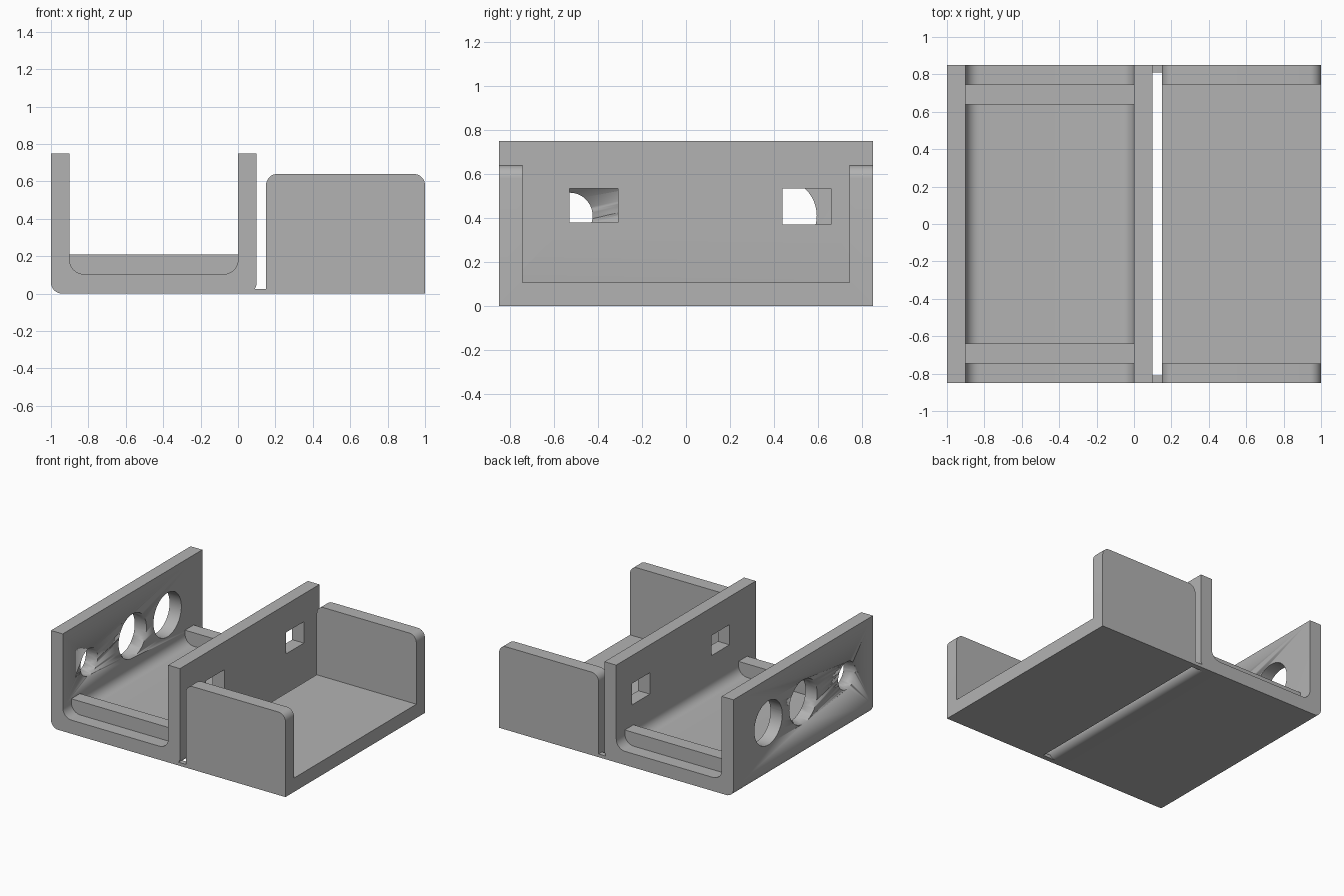
import bpy, bmesh, math
from mathutils import Vector

if "Cube" in bpy.data.objects:
    bpy.data.objects.remove(bpy.data.objects["Cube"])

grey = bpy.data.materials.new("light_grey")
grey.diffuse_color = (0.45, 0.45, 0.45, 1)
grey.use_nodes = True
grey.node_tree.nodes["Principled BSDF"].inputs["Base Color"].default_value = grey.diffuse_color


def finish(name, bm):
    bmesh.ops.recalc_face_normals(bm, faces=bm.faces)
    mesh = bpy.data.meshes.new(name)
    bm.to_mesh(mesh)
    bm.free()
    ob = bpy.data.objects.new(name, mesh)
    bpy.context.collection.objects.link(ob)
    mesh.materials.append(grey)
    return ob


def prism(points, start, end):
    """Closed prism from a 3D outline at start, swept to end."""
    bm = bmesh.new()
    face = bm.faces.new([bm.verts.new(Vector(p) + Vector(start)) for p in points])
    ext = bmesh.ops.extrude_face_region(bm, geom=[face])
    verts = [v for v in ext["geom"] if isinstance(v, bmesh.types.BMVert)]
    bmesh.ops.translate(bm, verts=verts, vec=Vector(end) - Vector(start))
    return bm


def box(name, x0, x1, y0, y1, z0, z1):
    pts = [(x0, 0, z0), (x1, 0, z0), (x1, 0, z1), (x0, 0, z1)]
    return finish(name, prism(pts, (0, y0, 0), (0, y1, 0)))


def round_edges(bm, rule, radius):
    """Round the edges whose midpoint and direction satisfy the rule."""
    edges = [e for e in bm.edges
             if rule((e.verts[0].co + e.verts[1].co) / 2,
                     (e.verts[1].co - e.verts[0].co).normalized())]
    bmesh.ops.bevel(bm, geom=edges, offset=radius, segments=8,
                    profile=0.5, affect='EDGES')


def cut(target, cutter):
    mod = target.modifiers.new(cutter.name, 'BOOLEAN')
    mod.operation = 'DIFFERENCE'
    mod.solver = 'EXACT'
    mod.object = cutter
    cutter.hide_render = True
    cutter.hide_set(True)


def smooth(ob):
    bpy.ops.object.select_all(action='DESELECT')
    ob.select_set(True)
    bpy.context.view_layer.objects.active = ob
    bpy.ops.object.shade_smooth_by_angle(angle=math.radians(30))


L = 0.85  # half length

# Long channel with rounded outer and inner bottom corners
outline = [(-1, 0, 0), (0.1, 0, 0), (0.1, 0, 0.75), (0, 0, 0.75),
           (0, 0, 0.105), (-0.9, 0, 0.105), (-0.9, 0, 0.75), (-1, 0, 0.75)]
bm = prism(outline, (0, -L, 0), (0, L, 0))
round_edges(bm, lambda c, d: abs(d.y) > 0.9 and c.z < 0.01, 0.06)
round_edges(bm, lambda c, d: abs(d.y) > 0.9 and abs(c.z - 0.105) < 0.001
            and (abs(c.x) < 0.001 or abs(c.x + 0.9) < 0.001), 0.075)
channel = finish("channel", bm)
smooth(channel)

# Round holes through the outer wall
for i, (y, r) in enumerate([(-0.53, 0.105), (0.0, 0.17), (0.425, 0.17)]):
    ring = [(0, y + r * math.cos(a), 0.41 + r * math.sin(a))
            for a in (2 * math.pi * k / 48 for k in range(48))]
    hole = finish(f"round_hole_cutter_{i}", prism(ring, (-1.1, 0, 0), (-0.8, 0, 0)))
    smooth(hole)
    cut(channel, hole)

# Rectangular windows through the middle wall
cut(channel, box("window_cutter_front", -0.05, 0.13, -0.53, -0.31, 0.38, 0.535))
cut(channel, box("window_cutter_back", -0.05, 0.13, 0.44, 0.66, 0.37, 0.535))

# Tray with two end walls, top corners rounded
outline = [(0, -L, 0), (0, L, 0), (0, L, 0.64), (0, 0.745, 0.64),
           (0, 0.745, 0.107), (0, -0.745, 0.107), (0, -0.745, 0.64), (0, -L, 0.64)]
bm = prism(outline, (0.15, 0, 0), (1, 0, 0))
round_edges(bm, lambda c, d: abs(d.y) > 0.9 and c.z > 0.6, 0.06)
smooth(finish("tray", bm))

# Cross ribs and thin bridges joining the two halves, at both ends
for side, s in (("front", -1), ("back", 1)):
    y0, y1 = sorted((s * 0.64, s * 0.745))
    box(f"{side}_rib", -0.91, 0.01, y0, y1, 0.09, 0.21)
    y0, y1 = sorted((s * 0.81, s * L))
    box(f"{side}_bridge", 0.04, 0.16, y0, y1, 0, 0.025)
